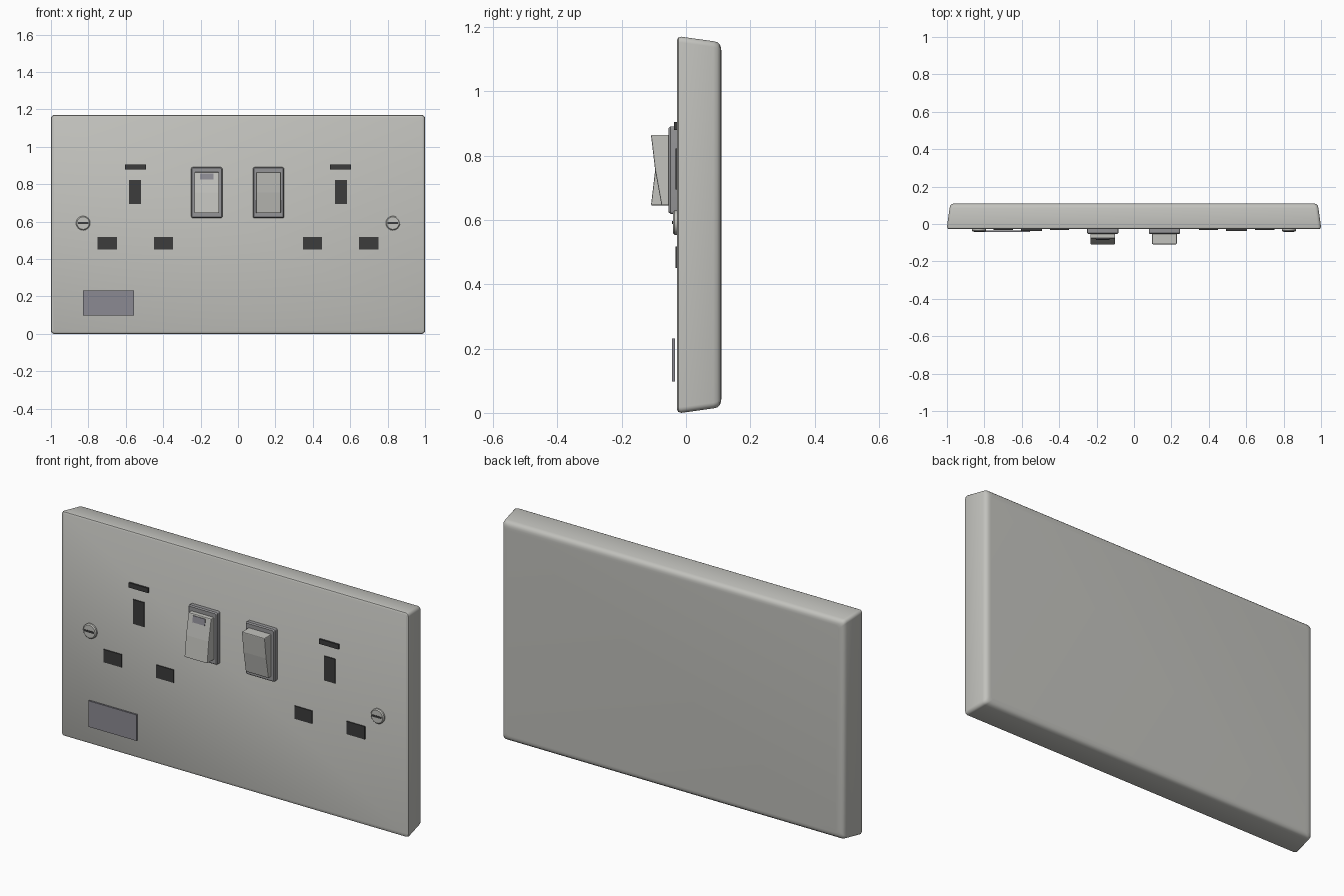
import bpy, bmesh, math
from mathutils import Vector

if "Cube" in bpy.data.objects:
    bpy.data.objects.remove(bpy.data.objects["Cube"])


def material(name, rgb):
    m = bpy.data.materials.new(name)
    m.diffuse_color = (*rgb, 1)
    m.use_nodes = True
    m.node_tree.nodes["Principled BSDF"].inputs["Base Color"].default_value = m.diffuse_color
    return m


SATIN = material("satin grey", (0.54, 0.54, 0.51))
RIM = material("mid grey", (0.30, 0.30, 0.31))
LABEL = material("label grey", (0.26, 0.255, 0.29))
DARK = material("dark slot", (0.045, 0.045, 0.045))


def finish(bm, name, mat, smooth=None):
    bmesh.ops.recalc_face_normals(bm, faces=bm.faces)
    me = bpy.data.meshes.new(name)
    bm.to_mesh(me)
    bm.free()
    me.materials.append(mat)
    ob = bpy.data.objects.new(name, me)
    bpy.context.collection.objects.link(ob)
    if smooth:
        bpy.ops.object.select_all(action='DESELECT')
        ob.select_set(True)
        bpy.context.view_layer.objects.active = ob
        bpy.ops.object.shade_smooth_by_angle(angle=math.radians(smooth))
    return ob


def prism(bm, profile, x0, x1):
    """Extrude a (y, z) profile along x."""
    a = [bm.verts.new((x0, y, z)) for y, z in profile]
    b = [bm.verts.new((x1, y, z)) for y, z in profile]
    bm.faces.new(a)
    bm.faces.new(b[::-1])
    n = len(a)
    for i in range(n):
        bm.faces.new((a[i], b[i], b[(i + 1) % n], a[(i + 1) % n]))


def box(name, mat, x, y, z):
    bm = bmesh.new()
    prism(bm, [(y[0], z[0]), (y[1], z[0]), (y[1], z[1]), (y[0], z[1])], *x)
    return finish(bm, name, mat)


def rounded_ring(bm, cx, cz, hx, hz, r, y, steps=5):
    ring = []
    for k, (sx, sz) in enumerate([(1, 1), (-1, 1), (-1, -1), (1, -1)]):
        for i in range(steps + 1):
            a = math.pi / 2 * (k + i / steps)
            ring.append(bm.verts.new((cx + sx * (hx - r) + r * math.cos(a), y,
                                      cz + sz * (hz - r) + r * math.sin(a))))
    return ring


def stacked_slab(name, mat, cx, cz, hx, hz, rings, smooth=35):
    """Closed slab from rounded rectangles given as (y, inset, corner radius)."""
    bm = bmesh.new()
    loops = [rounded_ring(bm, cx, cz, hx - d, hz - d, r, y) for y, d, r in rings]
    for a, b in zip(loops, loops[1:]):
        for i in range(len(a)):
            j = (i + 1) % len(a)
            bm.faces.new((a[i], a[j], b[j], b[i]))
    bm.faces.new(loops[0])
    bm.faces.new(loops[-1])
    return finish(bm, name, mat, smooth)


# Wall plate: bevelled front lip, tapering body, rounded back edge
stacked_slab("wall_plate", SATIN, 0, 0.585, 1.0, 0.585, [
    (-0.028, 0.010, 0.012), (-0.024, 0.003, 0.015), (-0.015, 0.0, 0.018),
    (0.085, 0.014, 0.018), (0.097, 0.017, 0.018), (0.105, 0.024, 0.018),
    (0.109, 0.034, 0.018), (0.110, 0.045, 0.018)])


# Switches: raised frame and tilted rocker
def switch(side, cx, bottom_out):
    z0, z1, cz = 0.645, 0.865, 0.755
    stacked_slab(side + "_switch_frame", RIM, cx, cz, 0.083, 0.136, [
        (-0.028, 0.0, 0.008), (-0.048, 0.0, 0.008), (-0.054, 0.005, 0.006)])
    profile = [(-0.045, z1), (-0.109, z1), (-0.096, cz), (-0.076, z0), (-0.045, z0)]
    if bottom_out:
        profile = [(y, 2 * cz - z) for y, z in profile]
    bm = bmesh.new()
    prism(bm, profile, cx - 0.066, cx + 0.066)
    ob = finish(bm, side + "_rocker", SATIN)
    bev = ob.modifiers.new("soft_edges", 'BEVEL')
    bev.width, bev.segments = 0.004, 2


switch("left", -0.167, True)
switch("right", 0.163, False)

# Indicator window lying on the upper half of the left rocker
bm = bmesh.new()
slope = lambda z: -0.076 - (0.865 - z) * 0.02 / 0.11
prism(bm, [(slope(0.825) - 0.003, 0.825), (slope(0.857) - 0.003, 0.857),
           (slope(0.857) + 0.004, 0.857), (slope(0.825) + 0.004, 0.825)], -0.203, -0.132)
finish(bm, "indicator_window", LABEL)

# Socket openings, mirrored left and right
for side, s in (("left", -1), ("right", 1)):
    for part, cx, w, z in (("top_slot", 0.548, 0.11, (0.88, 0.905)),
                           ("earth_slot", 0.550, 0.064, (0.695, 0.822)),
                           ("inner_pin_slot", 0.398, 0.10, (0.45, 0.517)),
                           ("outer_pin_slot", 0.700, 0.105, (0.45, 0.517))):
        y = (-0.037, -0.028) if part == "top_slot" else (-0.033, -0.026)
        box(f"{side}_{part}", DARK, (s * cx - w / 2, s * cx + w / 2), y, z)

    # Domed fixing screw with a dark driver slot
    bm = bmesh.new()
    loops = []
    for y, r in ((-0.026, 0.038), (-0.036, 0.038), (-0.041, 0.033)):
        loops.append([bm.verts.new((s * 0.828 + r * math.cos(t * math.pi / 16), y,
                                    0.592 + r * math.sin(t * math.pi / 16)))
                      for t in range(32)])
    for a, b in zip(loops, loops[1:]):
        for i in range(32):
            bm.faces.new((a[i], a[(i + 1) % 32], b[(i + 1) % 32], b[i]))
    bm.faces.new(loops[-1])
    finish(bm, side + "_screw", SATIN, 35)
    box(side + "_screw_slot", DARK, (s * 0.828 - 0.028, s * 0.828 + 0.028),
        (-0.043, -0.038), (0.587, 0.597))

# Rating label standing just proud of the plate
box("rating_label", LABEL, (-0.83, -0.555), (-0.043, -0.034), (0.097, 0.232))
